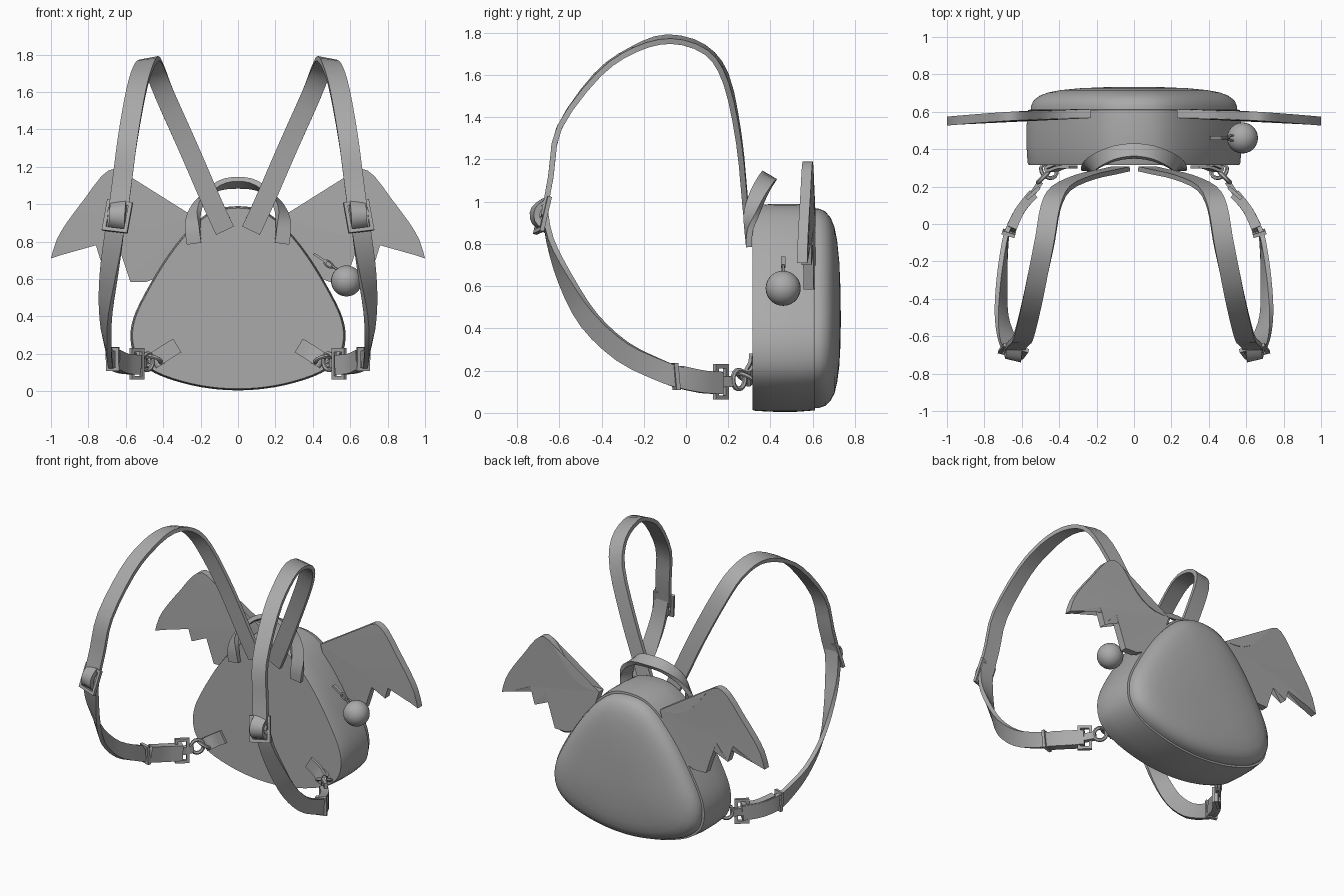
import bpy, bmesh, math
from mathutils import Vector, Matrix

if "Cube" in bpy.data.objects:
    bpy.data.objects.remove(bpy.data.objects["Cube"])

grey = bpy.data.materials.new("soft grey")
grey.diffuse_color = (0.4, 0.4, 0.4, 1)
grey.use_nodes = True
grey.node_tree.nodes["Principled BSDF"].inputs["Base Color"].default_value = grey.diffuse_color


def finish(name, bm, mirror=False, angle=40):
    bmesh.ops.recalc_face_normals(bm, faces=bm.faces[:])
    me = bpy.data.meshes.new(name)
    bm.to_mesh(me)
    bm.free()
    me.materials.append(grey)
    ob = bpy.data.objects.new(name, me)
    bpy.context.collection.objects.link(ob)
    bpy.ops.object.select_all(action='DESELECT')
    ob.select_set(True)
    bpy.context.view_layer.objects.active = ob
    bpy.ops.object.shade_smooth_by_angle(angle=math.radians(angle))
    if mirror:
        m = ob.modifiers.new("Mirror", 'MIRROR')
        m.use_clip = False
        m.use_mirror_merge = False
    return ob


def smooth_path(pts, steps, closed=False):
    """Catmull-Rom interpolation of tuples of any length."""
    n, out = len(pts), []
    get = (lambda i: pts[i % n]) if closed else (lambda i: pts[max(0, min(n - 1, i))])
    for i in range(n if closed else n - 1):
        p = [get(i + k) for k in (-1, 0, 1, 2)]
        for s in range(steps):
            t = s / steps
            out.append(tuple(0.5 * (2 * b + (c - a) * t + (2 * a - 5 * b + 4 * c - d) * t * t
                                    + (3 * b - a - 3 * c + d) * t ** 3) for a, b, c, d in zip(*p)))
    if not closed:
        out.append(tuple(pts[-1]))
    return out


def loft(bm, rings, closed=False):
    vs = [[bm.verts.new(p) for p in r] for r in rings]
    m = len(vs[0])
    pairs = list(zip(vs, vs[1:])) + ([(vs[-1], vs[0])] if closed else [])
    for a, b in pairs:
        for j in range(m):
            bm.faces.new((a[j], a[(j + 1) % m], b[(j + 1) % m], b[j]))
    if not closed:
        bm.faces.new(vs[0])
        bm.faces.new(vs[-1])


def ribbon(name, pts, width, thick, mirror=True, steps=3):
    """Flat band; each point is x, y, z and a width direction."""
    path = smooth_path(pts, steps)
    pos = [Vector(p[:3]) for p in path]
    rings = []
    for i, p in enumerate(pos):
        t = (pos[min(i + 1, len(pos) - 1)] - pos[max(i - 1, 0)]).normalized()
        w = Vector(path[i][3:])
        w = (w - t * w.dot(t)).normalized()
        n = t.cross(w)
        w, n = w * width / 2, n * thick / 2
        rings.append([p + w + n, p - w + n, p - w - n, p + w - n])
    bm = bmesh.new()
    loft(bm, rings)
    return finish(name, bm, mirror)


def ring(name, centre, u, v, a, b, r, n=4, sides=4, mirror=True):
    """Frame (n=4) or round ring in the plane of u and v."""
    u = Vector(u).normalized()
    v = Vector(v)
    v = (v - u * v.dot(u)).normalized()
    w = u.cross(v)
    rings = []
    k = math.sqrt(2) if n == 4 else 1
    for i in range(n):
        th = 2 * math.pi * (i + 0.5) / n
        row = []
        for j in range(sides):
            ph = 2 * math.pi * (j + 0.5) / sides
            d = r * math.cos(ph)
            row.append(Vector(centre) + k * (u * (a + d) * math.cos(th) + v * (b + d) * math.sin(th))
                       + w * r * math.sin(ph))
        rings.append(row)
    bm = bmesh.new()
    loft(bm, rings, True)
    return finish(name, bm, mirror)


# bag: rounded triangular outline lofted front to back
half = [(0, .99), (.11, .975), (.2, .925), (.3, .825), (.4, .69), (.5, .52), (.56, .39),
        (.575, .28), (.545, .18), (.45, .1), (.3, .045), (.15, .015)]
outline = half + [(0, .005)] + [(-x, z) for x, z in half[:0:-1]]
outline = smooth_path(outline, 3, True)


def slice_at(y, s):
    return [(x * s, y, .44 + (z - .44) * s) for x, z in outline]


bm = bmesh.new()
loft(bm, [slice_at(y, s) for y, s in ((.315, .98), (.33, .99), (.42, 1), (.52, 1), (.61, .985), (.612, .955))])
finish("bag_body", bm)
bm = bmesh.new()
loft(bm, [slice_at(y, s) for y, s in ((.60, .96), (.63, .958), (.66, .935), (.685, .88), (.703, .8),
                                      (.716, .68), (.726, .5), (.732, .25), (.733, .05))])
finish("padded_back", bm, angle=60)

# wings: scalloped outline, bending slightly forward at the tip
top = smooth_path([(.23, .93), (.34, .935), (.44, .98), (.52, 1.06), (.59, 1.15), (.66, 1.19),
                   (.73, 1.15), (.82, 1.03), (.91, .91), (.97, .81), (1.0, .71)], 2)
wing = top + [(.94, .73), (.86, .77), (.77, .815), (.735, .7), (.65, .81), (.61, .69), (.575, .585),
              (.49, .585), (.4, .62), (.3, .72)]
bm = bmesh.new()
wy = lambda x: .59 - .04 * max(0, (x - .3) / .7) ** 1.6
loft(bm, [[(x, wy(x) + d, z) for x, z in wing] for d in (-.024, .024)])
caps = [f for f in bm.faces if len(f.verts) > 4]
bmesh.ops.triangulate(bm, faces=caps)
finish("wing", bm, True)

# shoulder strap, over the shoulder and down to the adjuster
ribbon("upper_strap", [
    (.07, .295, .86, .9, 0, -.4), (.135, .28, 1.0, .9, 0, -.4), (.265, .25, 1.3, .9, 0, -.4),
    (.39, .19, 1.58, .9, 0, -.4), (.445, .09, 1.72, .9, .2, -.3), (.475, -.08, 1.77, 1, .3, -.2),
    (.51, -.25, 1.72, 1, .2, 0), (.545, -.42, 1.6, 1, .1, 0), (.59, -.6, 1.35, 1, 0, 0),
    (.62, -.64, 1.12, 1, 0, 0), (.645, -.675, .93, 1, 0, 0)], .105, .026)

# lower strap, twisting round to the side
ribbon("lower_strap", [
    (.645, -.67, .98, 1, 0, 0), (.665, -.645, .82, 1, .1, .1), (.69, -.57, .63, .8, .4, .4),
    (.708, -.46, .44, .5, .6, .6), (.705, -.3, .29, .3, .6, .7), (.69, -.12, .2, .1, .3, 1),
    (.67, -.02, .165, 0, 0, 1), (.62, .08, .145, 0, 0, 1), (.55, .17, .14, 0, 0, 1)], .1, .026)
ribbon("strap_fold", [(.655, -.03, .17, 0, 0, 1), (.605, .08, .147, 0, 0, 1),
                      (.535, .16, .142, 0, 0, 1)], .105, .05)
ring("strap_keeper", (.67, -.05, .172), (1, .3, 0), (0, -.1, 1), .026, .054, .014)
bpy.context.object.scale = (1, 1, 1)

# adjuster buckle with the strap bulging through it
ring("adjuster_buckle", (.645, -.68, .935), (1, .25, .12), (-.1, .25, 1), .06, .075, .014)
ribbon("buckle_fold", [(.64, -.665, 1.0, 1, .25, 0), (.642, -.71, .965, 1, .25, 0),
                       (.646, -.71, .91, 1, .25, 0), (.65, -.66, .87, 1, .25, 0)], .085, .03)

# clip frame, hook ring and loop between strap and bag
ring("clip_frame", (.54, .165, .147), (.75, -.66, 0), (0, 0, 1), .036, .074, .014)
ribbon("clip_bar", [(.55, .15, .145, 0, 0, 1), (.5, .225, .15, 0, 0, 1)], .05, .03, steps=1)
ring("hook_ring", (.485, .25, .158), (.7, -.7, .1), (0, 0, 1), .04, .045, .012, 14, 6)
ring("tab_ring", (.455, .285, .165), (.6, -.6, .5), (-.7, -.6, .1), .042, .045, .011, 14, 6)

# stitched tab on the front of the bag
ribbon("tab", [(.325, .306, .245, .55, 0, .85), (.39, .303, .205, .55, 0, .85),
               (.44, .285, .172, .55, 0, .85), (.452, .3, .165, .55, 0, .85),
               (.41, .318, .19, .55, 0, .85)], .085, .016)

# carrying handle
side = [(.235, .298, .79, 1, 0, 0), (.243, .297, .87, 1, .2, 0), (.232, .315, .96, .6, .8, 0),
        (.185, .345, 1.04, .3, .9, -.2), (.1, .378, 1.1, .1, .9, -.4)]
left = [(-x, y, z, -a, b, c) for x, y, z, a, b, c in side]
ribbon("carry_handle", left + [(0, .39, 1.115, 0, .85, -.5)] + side[::-1], .078, .028, False)

# hanging ball charm on one side, with its links
bm = bmesh.new()
bmesh.ops.create_uvsphere(bm, u_segments=24, v_segments=14, radius=.083,
                          matrix=Matrix.Translation((.58, .46, .59)))
finish("charm_ball", bm)
d = (.75, 0, -.55)
ring("charm_link_a", (.525, .46, .655), d, (0, 1, 0), .026, .014, .007, 12, 6, False)
ring("charm_link_b", (.485, .46, .68), d, (.5, 0, .8), .026, .014, .007, 12, 6, False)
ribbon("charm_cord", [(.405, .46, .735, 0, 1, 0), (.475, .46, .69, 0, 1, 0)], .022, .012, False, 1)
